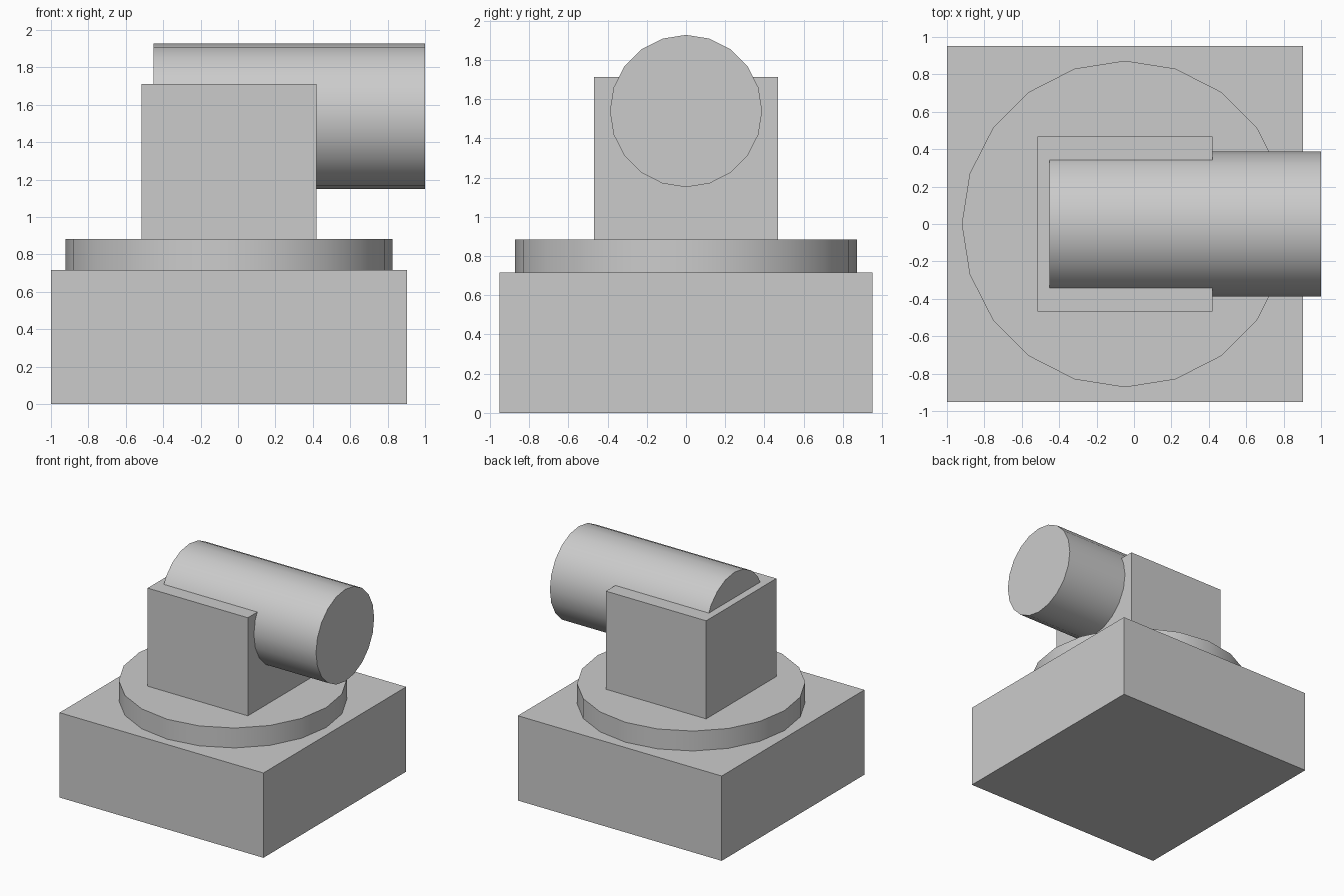
import bpy
import math

if "Cube" in bpy.data.objects:
    bpy.data.objects.remove(bpy.data.objects["Cube"])

AXIS_X = -0.048  # shared centre of base, turntable and housing
EMBED = 0.01     # small overlap where parts stack


def box(name, half, z0, z1):
    bpy.ops.mesh.primitive_cube_add(size=1, location=(AXIS_X, 0, (z0 + z1) / 2))
    ob = bpy.context.object
    ob.name = name
    ob.scale = (half * 2, half * 2, z1 - z0)
    bpy.ops.object.transform_apply(location=False, rotation=False, scale=True)
    return ob


def drum(name, radius, depth, location, rotation=(0, 0, 0)):
    bpy.ops.mesh.primitive_cylinder_add(vertices=20, radius=radius, depth=depth,
                                        location=location, rotation=rotation)
    ob = bpy.context.object
    ob.name = name
    bpy.ops.object.shade_smooth_by_angle(angle=math.radians(30))
    return ob


# Square base
box("base", 0.952, 0, 0.716)

# Round turntable on the base
z0, z1 = 0.716 - EMBED, 0.884
drum("turntable", 0.873, z1 - z0, (AXIS_X, 0, (z0 + z1) / 2))

# Square housing
box("housing", 0.468, 0.884 - EMBED, 1.712)

# Horizontal barrel through the housing, overhanging to the right
x0, x1 = -0.453, 1.0
drum("barrel", 0.388, x1 - x0, ((x0 + x1) / 2, 0, 1.539), (0, math.pi / 2, 0))
